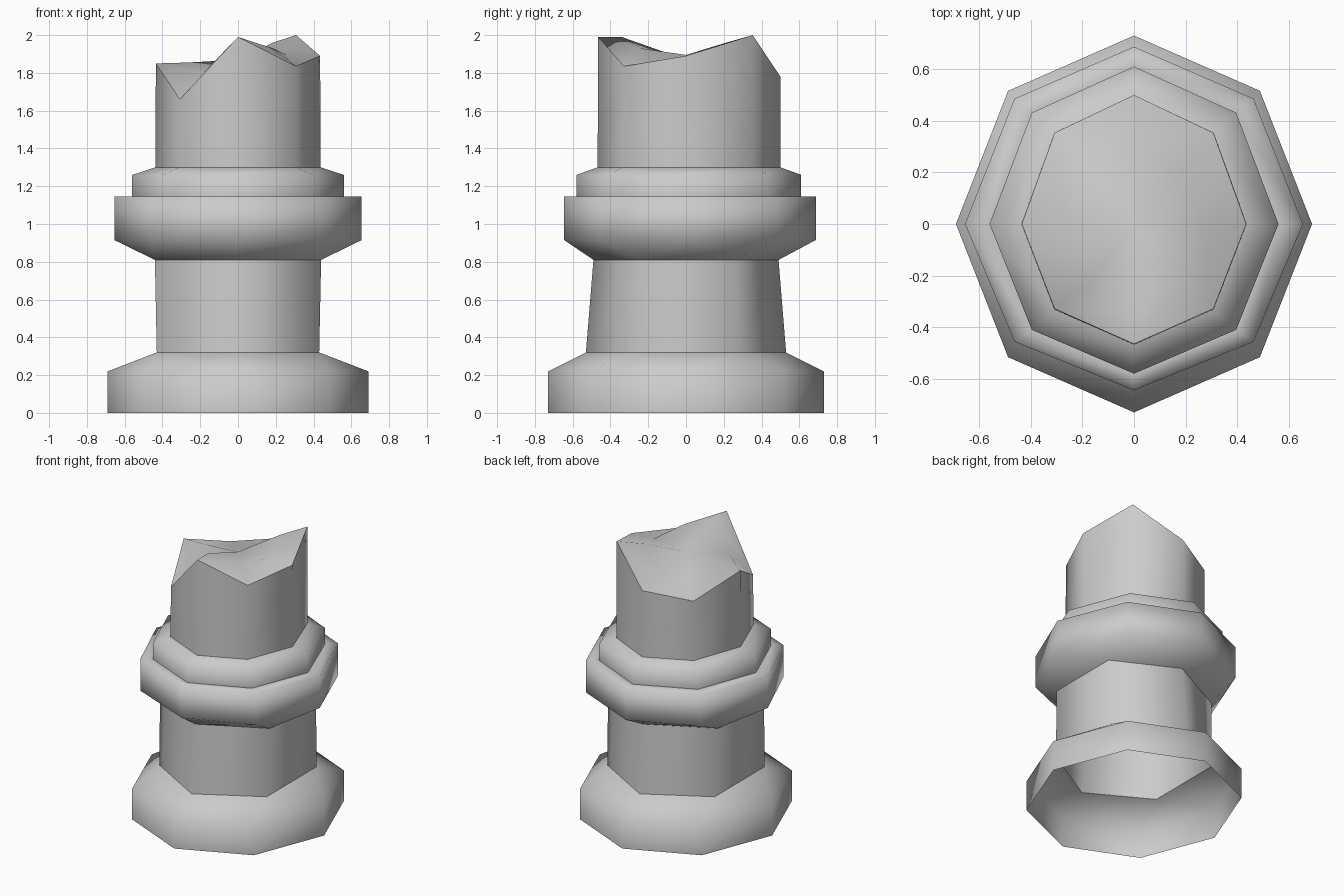
import bpy
import math
from math import cos, sin, pi, atan2

cube = bpy.data.objects.get("Cube")
if cube:
    bpy.data.objects.remove(cube, do_unlink=True)

stone = bpy.data.materials.new("light_grey_stone")
stone.use_nodes = True
GREY = (0.6, 0.6, 0.6, 1)
stone.diffuse_color = GREY
stone.node_tree.nodes["Principled BSDF"].inputs["Base Color"].default_value = GREY


def octagon(rx, front, back, z):
    """Eight-sided ring with a corner on each axis."""
    ring = []
    for i in range(8):
        a = i * pi / 4
        ring.append((rx * cos(a), (back if i < 4 else front) * sin(a), z))
    return ring


def hexagon(rx, side, ry, z):
    """Six-sided ring with corners at the front and back."""
    return [(rx, side, z), (0, ry, z), (-rx, side, z),
            (-rx, -side, z), (0, -ry, z), (rx, -side, z)]


def bridge(lower, upper, lo, up):
    """Faces between two rings; triangles where the side counts differ."""
    n, m = len(lower), len(upper)
    if n == m:
        return [(lo + i, lo + (i + 1) % n, up + (i + 1) % n, up + i) for i in range(n)]

    def angle(ring, i):
        x, y, _ = ring[i % len(ring)]
        return atan2(y, x) % (2 * pi) + 2 * pi * (i // len(ring))

    faces, i, j = [], 0, 0
    while i < n or j < m:
        mid_lo = angle(lower, i) + angle(lower, i + 1)
        mid_up = angle(upper, j) + angle(upper, j + 1)
        if j >= m or (i < n and mid_lo <= mid_up):
            faces.append((lo + i % n, lo + (i + 1) % n, up + j % m))
            i += 1
        else:
            faces.append((lo + i % n, up + (j + 1) % m, up + j % m))
            j += 1
    return faces


def loft(name, rings, tip=None):
    """Smooth shell through a stack of rings, optionally closed to a point."""
    verts, faces, starts = [], [], []
    for ring in rings:
        starts.append(len(verts))
        verts += ring
    for k in range(len(rings) - 1):
        faces += bridge(rings[k], rings[k + 1], starts[k], starts[k + 1])
    if tip:
        verts.append(tip)
        s, n = starts[-1], len(rings[-1])
        faces += [(s + i, s + (i + 1) % n, len(verts) - 1) for i in range(n)]
    mesh = bpy.data.meshes.new(name)
    mesh.from_pydata(verts, [], faces)
    mesh.materials.append(stone)
    mesh.shade_smooth()
    obj = bpy.data.objects.new(name, mesh)
    bpy.context.collection.objects.link(obj)
    return obj


# Open-bottomed octagonal base tapering to a six-sided neck
neck_low = hexagon(0.43, 0.285, 0.53, 0.32)
neck_high = hexagon(0.44, 0.265, 0.49, 0.81)
loft("base", [octagon(0.69, 0.73, 0.73, 0), octagon(0.69, 0.73, 0.73, 0.22), neck_low])
loft("neck", [neck_low, neck_high])

# Wide collar and the smaller stepped ring above it
loft("collar", [neck_high, octagon(0.655, 0.645, 0.687, 0.915),
                octagon(0.655, 0.645, 0.687, 1.145), octagon(0.56, 0.58, 0.61, 1.145)])
loft("upper_ring", [octagon(0.56, 0.58, 0.61, 1.145), octagon(0.56, 0.58, 0.61, 1.26),
                    octagon(0.437, 0.468, 0.5, 1.30)])

# Broken shaft with a jagged rim, counter-clockwise from the left side
rim_heights = [1.89, 2.0, 1.78, 1.73, 1.85, 1.66, 1.99, 1.835]
inner_heights = [1.895, 1.96, 1.79, 1.77, 1.855, 1.80, 1.99, 1.93]
rim = [(x, y, z) for (x, y, _), z in zip(octagon(0.435, 0.465, 0.5, 0), rim_heights)]
inner = [(x, y, z) for (x, y, _), z in zip(octagon(0.26, 0.34, 0.3, 0), inner_heights)]
loft("broken_shaft", [octagon(0.437, 0.468, 0.5, 1.30), rim])
loft("broken_top", [rim, inner], tip=(0, 0, 1.87))
